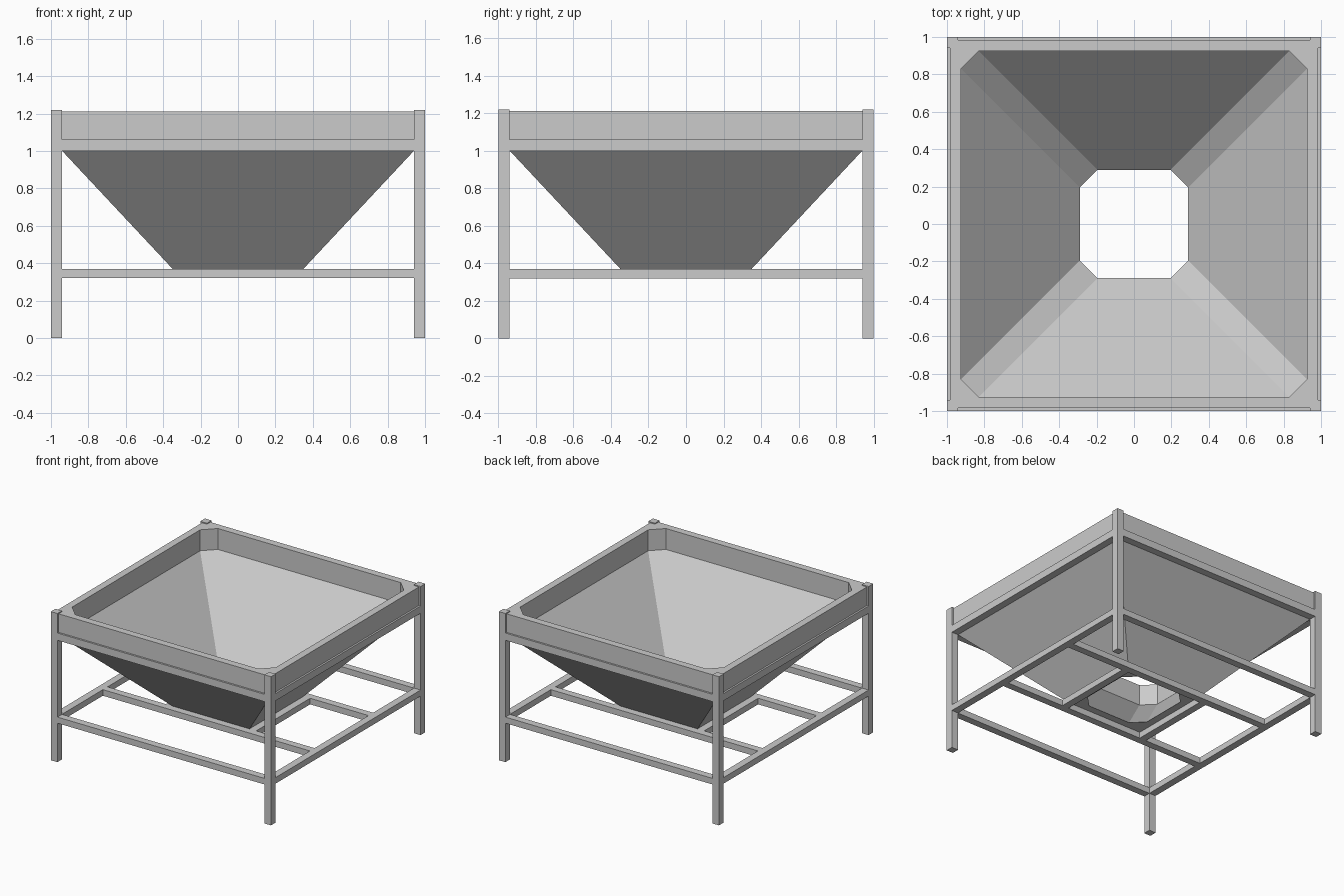
import bpy, bmesh

if "Cube" in bpy.data.objects:
    bpy.data.objects.remove(bpy.data.objects["Cube"])


def new_object(name, bm):
    bmesh.ops.recalc_face_normals(bm, faces=bm.faces)
    mesh = bpy.data.meshes.new(name)
    bm.to_mesh(mesh)
    bm.free()
    obj = bpy.data.objects.new(name, mesh)
    bpy.context.collection.objects.link(obj)
    return obj


def box(name, lo, hi):
    bm = bmesh.new()
    bmesh.ops.create_cube(bm, size=1)
    for v in bm.verts:
        v.co = [(a + b) / 2 + c * (b - a) for a, b, c in zip(lo, hi, v.co)]
    return new_object(name, bm)


def square(h):
    return [(-h, -h), (h, -h), (h, h), (-h, h)]


def octagon(h, c=0.095):
    k = h - c
    return [(-k, -h), (k, -h), (h, -k), (h, k), (k, h), (-k, h), (-h, k), (-h, -k)]


def loft(name, outline, profile):
    """Capped solid through outlines of half width h at height z."""
    bm = bmesh.new()
    rings = [[bm.verts.new((x, y, z)) for x, y in outline(h)] for h, z in profile]
    for a, b in zip(rings, rings[1:]):
        for i in range(len(a)):
            j = (i + 1) % len(a)
            bm.faces.new((a[i], a[j], b[j], b[i]))
    bm.faces.new(rings[0][::-1])
    bm.faces.new(rings[-1])
    return new_object(name, bm)


# Hopper: square outside, chamfered-corner cavity inside
hopper = loft("hopper", square, [(0.35, 0.37), (0.94, 1.0), (0.94, 1.06),
                                 (0.985, 1.06), (0.985, 1.212)])
slope = (0.925 - 0.29) / (1.04 - 0.37)
cutter = loft("hopper_cavity_cutter", octagon, [(0.29 - 0.07 * slope, 0.30), (0.925, 1.04),
                                                (0.925, 1.4)])
cutter.hide_render = True
mod = hopper.modifiers.new("cavity", 'BOOLEAN')
mod.operation = 'DIFFERENCE'
mod.solver = 'EXACT'
mod.object = cutter
bpy.context.view_layer.objects.active = hopper
bpy.ops.object.modifier_apply(modifier=mod.name)
bpy.data.objects.remove(cutter)

# Corner legs
I, O = 0.94, 1.0
for sx, fx in ((-1, "left"), (1, "right")):
    for sy, fy in ((-1, "front"), (1, "back")):
        x, y = sorted((sx * I, sx * O)), sorted((sy * I, sy * O))
        box(f"{fy}_{fx}_leg", (x[0], y[0], 0), (x[1], y[1], 1.22))

# Perimeter rails under the rim and near the floor
for level, z0, z1 in (("upper", 1.0, 1.06), ("lower", 0.32, 0.37)):
    for s, fx, fy in ((-1, "left", "front"), (1, "right", "back")):
        a, b = sorted((s * I, s * O))
        box(f"{level}_{fy}_rail", (-I, a, z0), (I, b, z1))
        box(f"{level}_{fx}_rail", (a, -I, z0), (b, I, z1))

# Support frame around the outlet: two long beams and two short ties
for s, fx, fy in ((-1, "left", "front"), (1, "right", "back")):
    a, b = sorted((s * 0.35, s * 0.41))
    box(f"{fy}_support_beam", (-I, a, 0.32), (I, b, 0.37))
    box(f"{fx}_support_tie", (a, -0.35, 0.32), (b, 0.35, 0.37))
